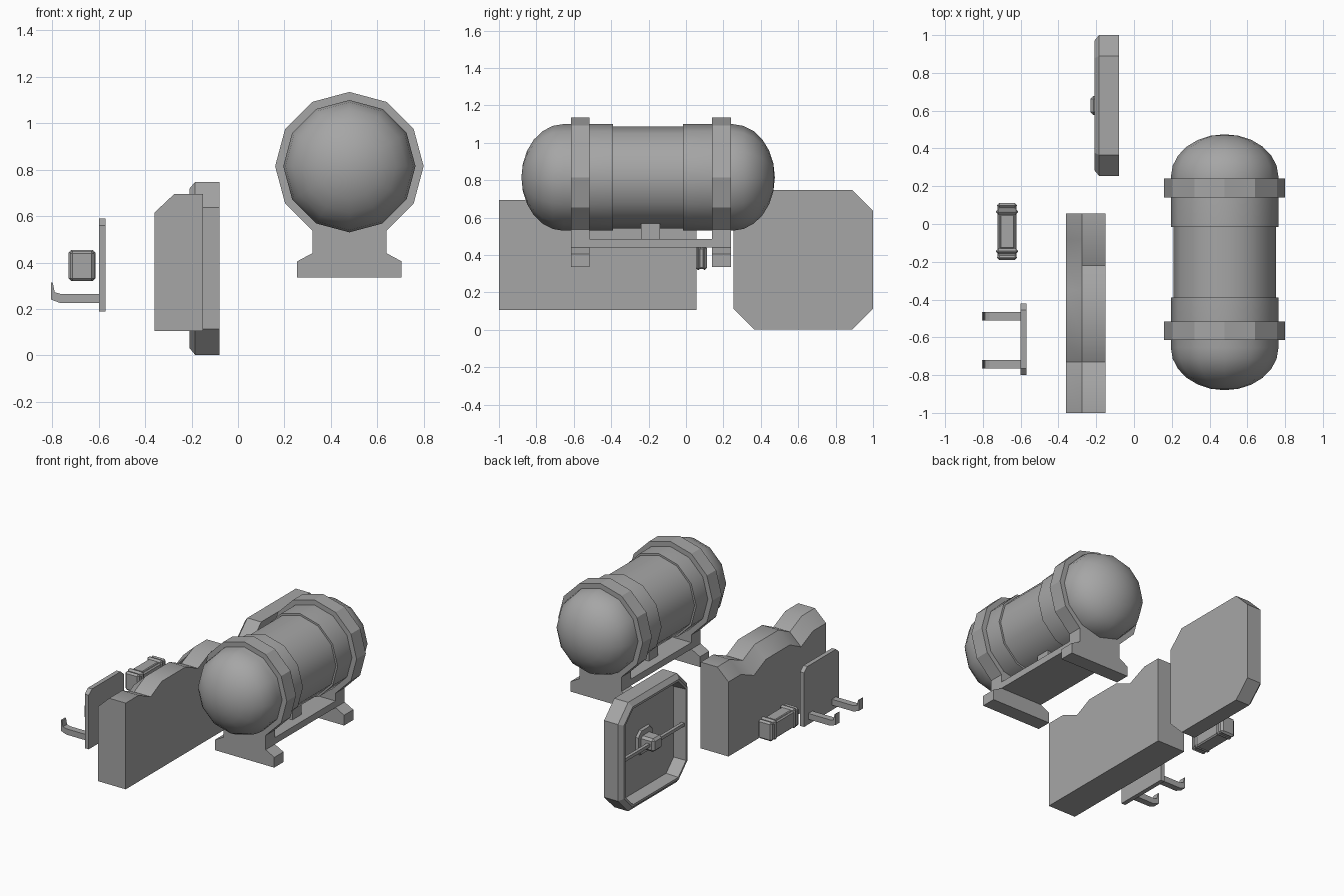
import bpy, bmesh, math
from mathutils import Vector

cube = bpy.data.objects.get("Cube")
if cube:
    bpy.data.objects.remove(cube, do_unlink=True)

GREY = bpy.data.materials.new("plain_grey")
GREY.use_nodes = True
COLOUR = (0.38, 0.38, 0.38, 1)
GREY.diffuse_color = COLOUR
GREY.node_tree.nodes["Principled BSDF"].inputs["Base Color"].default_value = COLOUR


def finish(name, bm, smooth=None, bevel=0):
    bmesh.ops.recalc_face_normals(bm, faces=bm.faces)
    mesh = bpy.data.meshes.new(name)
    bm.to_mesh(mesh)
    bm.free()
    mesh.materials.append(GREY)
    ob = bpy.data.objects.new(name, mesh)
    bpy.context.collection.objects.link(ob)
    if bevel:
        mod = ob.modifiers.new("bevel", "BEVEL")
        mod.width, mod.segments = bevel, 1
    if smooth:
        bpy.ops.object.select_all(action="DESELECT")
        ob.select_set(True)
        bpy.context.view_layer.objects.active = ob
        bpy.ops.object.shade_smooth_by_angle(angle=math.radians(smooth))
    return ob


def loft(name, rings, smooth=None, bevel=0):
    """Skin matching rings of points and close both ends."""
    bm = bmesh.new()
    rows = [[bm.verts.new(p) for p in ring] for ring in rings]
    n = len(rows[0])
    for a, b in zip(rows, rows[1:]):
        for i in range(n):
            j = (i + 1) % n
            bm.faces.new((a[i], a[j], b[j], b[i]))
    bm.faces.new(rows[0])
    bm.faces.new(rows[-1])
    return finish(name, bm, smooth, bevel)


def box(name, x, y, z, bevel=0):
    ring = lambda k: [(x[i], y[j], z[k]) for i, j in ((0, 0), (1, 0), (1, 1), (0, 1))]
    return loft(name, [ring(0), ring(1)], bevel=bevel)


def prism_y(name, outline, y0, y1):
    return loft(name, [[(x, y, z) for x, z in outline] for y in (y0, y1)])


# Tank: turned profile with stepped collars and domed ends
TX, TZ, R = 0.48, 0.815, 0.285
dome = [(math.cos(a), math.sin(a)) for a in (math.radians(15 * i) for i in range(7))]
profile = [(-0.655 - 0.225 * c, R * s) for c, s in dome]
profile += [(-0.39, R), (-0.39, 0.272), (-0.015, 0.272), (-0.015, R)]
profile += [(0.25 + 0.225 * c, R * s) for c, s in reversed(dome)]
bm = bmesh.new()
vs = [bm.verts.new((TX, y, TZ + r)) for y, r in profile]
edges = [bm.edges.new(p) for p in zip(vs, vs[1:])]
bmesh.ops.spin(bm, geom=vs + edges, cent=(TX, 0, TZ), axis=(0, 1, 0),
               angle=math.tau, steps=12, use_duplicate=False)
bmesh.ops.remove_doubles(bm, verts=bm.verts, dist=0.0005)
finish("tank", bm, smooth=40)

# Straps with feet
strap = [(TX + 0.32 * math.cos(math.radians(a)), TZ + 0.32 * math.sin(math.radians(a)))
         for a in range(-60, 241, 30)]
foot = [(0.16, 0.44), (0.225, 0.405), (0.225, 0.335)]
strap += [(TX - dx, z) for dx, z in foot] + [(TX + dx, z) for dx, z in reversed(foot)]
for name, y in (("front_strap", -0.565), ("back_strap", 0.19)):
    prism_y(name, strap, y - 0.05, y + 0.05)
box("stand_tray", (0.32, 0.64), (-0.515, 0.14), (0.44, 0.485))
box("stand_post", (0.38, 0.58), (-0.24, -0.14), (0.48, 0.6))

# Cushion slab: chamfered section, its top dipping twice along the length
DIP = 0.06
steps = [(-1, 0), (-0.86, 0), (-0.73, DIP), (-0.61, 0), (-0.35, 0),
         (-0.22, DIP), (-0.08, 0), (0.055, 0)]
loft("wavy_slab", [[(-0.36, y, 0.105), (-0.15, y, 0.105), (-0.15, y, 0.695 - d),
                    (-0.275, y, 0.695 - d), (-0.36, y, 0.615 - d)] for y, d in steps],
     smooth=38)

# Hatch: octagonal dish open to the right
HY, HZ = 0.6275, 0.375


def octagon(x, half, cut):
    k = half - cut
    pts = [(half, -k), (half, k), (k, half), (-k, half),
           (-half, k), (-half, -k), (-k, -half), (k, -half)]
    return [(x, HY + a, HZ + b) for a, b in pts]


def hatch_ring(x, inset):
    return octagon(x, 0.3725 - inset, 0.11 - 0.586 * inset)


loft("hatch", [hatch_ring(x, d) for x, d in
               ((-0.08, 0), (-0.185, 0), (-0.21, 0.03), (-0.21, 0.045), (-0.12, 0.05))])
loft("hatch_boss", [octagon(-0.115, 0.09, 0.04), octagon(-0.135, 0.08, 0.035)])
box("hatch_hub", (-0.23, -0.115), (HY - 0.05, HY + 0.05), (HZ - 0.045, HZ + 0.045), 0.015)
box("hatch_bar", (-0.2, -0.178), (HY - 0.325, HY + 0.325), (HZ - 0.011, HZ + 0.011))

# Small case: core, end caps, corner clips and lid
CX, CY = -0.672, -0.04
box("case_core", (CX - 0.05, CX + 0.05), (CY - 0.14, CY + 0.14), (0.325, 0.44), 0.008)
box("case_lid", (CX - 0.038, CX + 0.038), (CY - 0.09, CY + 0.09), (0.43, 0.447), 0.005)
for side, s in (("front", -1), ("back", 1)):
    ends = lambda a, b: sorted((CY + s * a, CY + s * b))
    box(side + "_case_cap", (CX - 0.053, CX + 0.053), ends(0.125, 0.151), (0.32, 0.45), 0.012)
    box(side + "_case_clip", (CX - 0.058, CX + 0.058), ends(0.09, 0.12), (0.32, 0.455), 0.012)

# Wall rack: back plate with cut top corners and two hooks
RY = -0.61
plate = [(-0.19, 0.19), (0.19, 0.19), (0.19, 0.56), (0.155, 0.59), (-0.155, 0.59), (-0.19, 0.56)]
loft("rack_plate", [[(x, RY + y, z) for y, z in plate] for x in (-0.6, -0.57)])
hook = [(-0.59, 0.225), (-0.765, 0.225), (-0.805, 0.24), (-0.805, 0.315),
        (-0.798, 0.312), (-0.79, 0.272), (-0.765, 0.265), (-0.59, 0.265)]
for name, y in (("front_hook", -0.742), ("back_hook", -0.488)):
    prism_y(name, hook, y - 0.022, y + 0.022)
